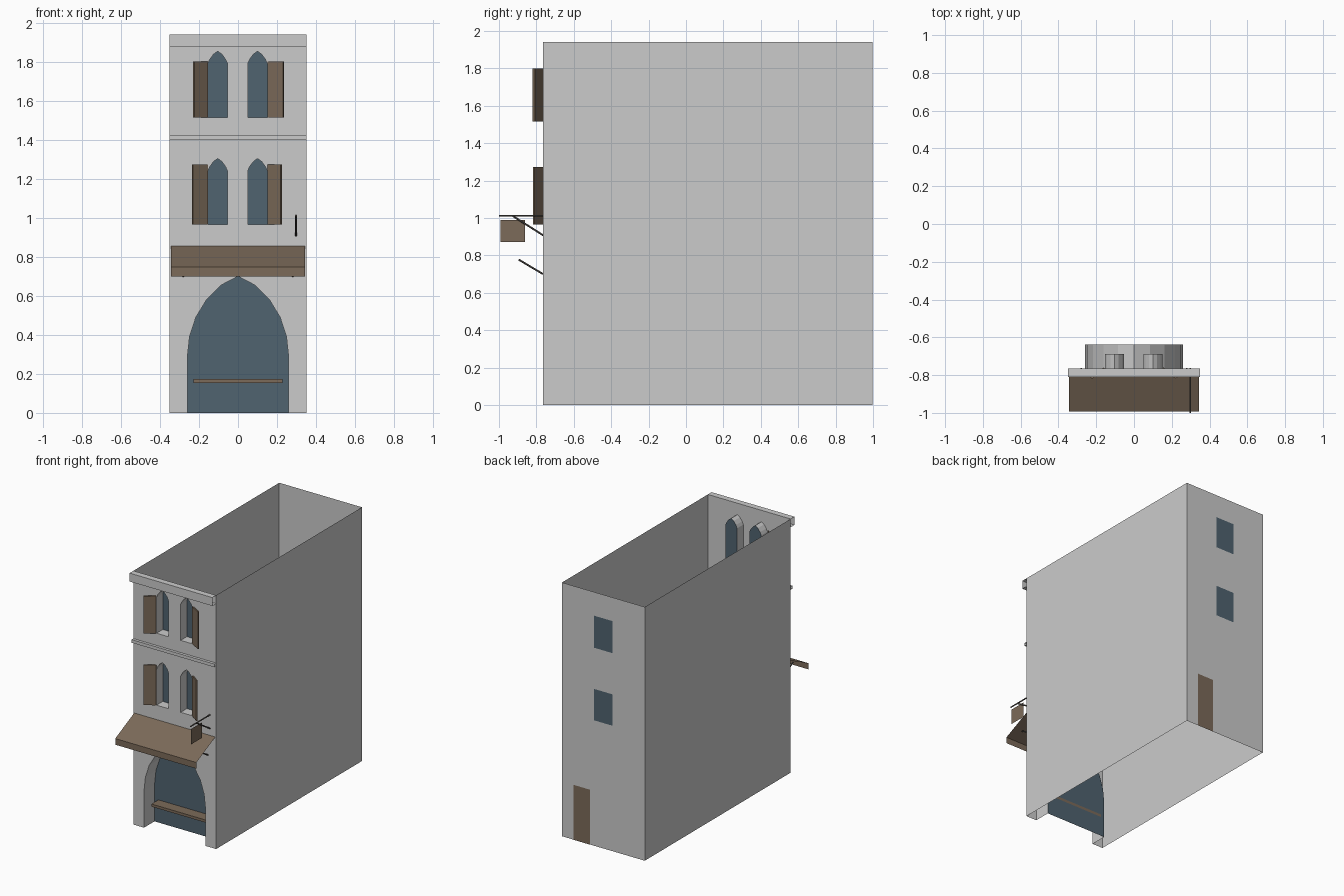
import bpy, bmesh, math
from mathutils import Vector

if "Cube" in bpy.data.objects:
    bpy.data.objects.remove(bpy.data.objects["Cube"])

X, YF, YB, H = 0.35, -0.764, 0.998, 1.94   # half width, front, back, height


def material(name, rgb):
    m = bpy.data.materials.new(name)
    m.diffuse_color = (*rgb, 1)
    m.use_nodes = True
    m.node_tree.nodes["Principled BSDF"].inputs["Base Color"].default_value = m.diffuse_color
    return m


GLASS = material("glass", (0.08, 0.125, 0.16))
WOOD = material("wood", (0.20, 0.145, 0.10))
IRON = material("iron", (0.10, 0.09, 0.08))


def mesh_object(name, verts, faces, mat=None):
    me = bpy.data.meshes.new(name)
    me.from_pydata(verts, [], faces)
    ob = bpy.data.objects.new(name, me)
    bpy.context.collection.objects.link(ob)
    if mat:
        me.materials.append(mat)
    return ob


def sweep(name, profile, x0, x1, mat=None):
    """Open (y, z) profile stretched along x, without end caps."""
    n = len(profile)
    verts = [(x, y, z) for x in (x0, x1) for y, z in profile]
    return mesh_object(name, verts, [(i, i + 1, n + i + 1, n + i) for i in range(n - 1)], mat)


def box(name, lo, hi, mat):
    verts = [(x, y, z) for x in (lo[0], hi[0]) for y in (lo[1], hi[1]) for z in (lo[2], hi[2])]
    faces = [(0, 1, 3, 2), (4, 6, 7, 5), (0, 4, 5, 1), (2, 3, 7, 6), (0, 2, 6, 4), (1, 5, 7, 3)]
    return mesh_object(name, verts, faces, mat)


def rod(name, a, b, r=0.005):
    a, b = Vector(a), Vector(b)
    bpy.ops.mesh.primitive_cylinder_add(vertices=6, radius=r, depth=(b - a).length, location=(a + b) / 2)
    ob = bpy.context.object
    ob.name = name
    ob.rotation_euler = (b - a).to_track_quat('Z', 'Y').to_euler()
    ob.data.materials.append(IRON)


def arch(cx, half, z0, right_side):
    """Outline of a pointed opening: left foot, up, over the apex, right foot."""
    left = [(cx - u * half, z) for u, z in right_side[:-1]]
    right = [(cx + u * half, z) for u, z in reversed(right_side[:-1])]
    return [(cx - half, z0)] + left + [(cx, right_side[-1][1])] + right + [(cx + half, z0)]


# Openings
door = arch(0, 0.26, 0, [(1, 0.28), (0.955, 0.39), (0.83, 0.49), (0.62, 0.58), (0.33, 0.655), (0, 0.70)])
windows = []
for z0 in (0.965, 1.515):
    for cx in (-0.104, 0.1):
        side = [(1, z0 + 0.275), (0.8, z0 + 0.297), (0.42, z0 + 0.323), (0, z0 + 0.338)]
        windows.append(arch(cx, 0.05, z0, side))

# Front wall with the door notch and window holes
bm = bmesh.new()
outline = [(-X, 0)] + door + [(X, 0), (X, H), (-X, H)]
for loop in [outline] + windows:
    vs = [bm.verts.new((x, YF, z)) for x, z in loop]
    for i, v in enumerate(vs):
        bm.edges.new((v, vs[(i + 1) % len(vs)]))
bmesh.ops.triangle_fill(bm, edges=bm.edges[:], use_beauty=True, normal=(0, -1, 0))
me = bpy.data.meshes.new("front_wall")
bm.to_mesh(me)
bm.free()
bpy.context.collection.objects.link(bpy.data.objects.new("front_wall", me))


# Reveals and set-back panes
def opening(name, loop, depth, closed):
    n = len(loop)
    verts = [(x, y, z) for y in (YF, YF + depth) for x, z in loop]
    count = n if closed else n - 1
    mesh_object(name + "_reveal", verts,
                [(i, (i + 1) % n, n + (i + 1) % n, n + i) for i in range(count)])
    mesh_object(name + "_pane", verts[n:], [tuple(reversed(range(n)))], GLASS)


opening("door", door, 0.127, False)
for i, w in enumerate(windows):
    opening(f"window_{i}", w, 0.075, True)

# Side and back walls, open at the top and bottom
mesh_object("side_and_back_walls",
            [(x, y, z) for z in (0, H) for x, y in ((-X, YF), (-X, YB), (X, YB), (X, YF))],
            [(0, 4, 5, 1), (1, 5, 6, 2), (2, 6, 7, 3)])


# Flat panels on the back wall
def back_panel(name, x0, x1, z0, z1, mat):
    mesh_object(name, [(x1, 1, z0), (x0, 1, z0), (x0, 1, z1), (x1, 1, z1)], [(0, 1, 2, 3)], mat)


back_panel("back_door", 0.11, 0.25, 0, 0.42, WOOD)
back_panel("back_window_lower", -0.08, 0.08, 0.96, 1.20, GLASS)
back_panel("back_window_upper", -0.08, 0.08, 1.515, 1.76, GLASS)

# Cornice and string course: open-ended mouldings
sweep("cornice", [(YF, H), (-0.81, H), (-0.81, 1.876), (YF, 1.876)], -X, X)
sweep("string_course", [(YF, 1.422), (-0.785, 1.422), (-0.785, 1.398), (YF, 1.398)], -X, X)

# Shutters hinged at the outer window edges, each open by its own angle
for side, hinge, z0, z1, run, out in (
        (-1, 0.154, 0.965, 1.272, 0.076, 0.046), (1, 0.15, 0.965, 1.272, 0.069, 0.05),
        (-1, 0.154, 1.515, 1.80, 0.070, 0.053), (1, 0.15, 1.515, 1.80, 0.080, 0.045)):
    ob = box("shutter", (0, 0, z0), (math.hypot(run, out), 0.01, z1), WOOD)
    ob.location = (side * hinge, YF - 0.004, 0)
    ob.scale.x = side
    ob.rotation_euler.z = -side * math.atan2(out, run)

# Awning sheet with front valance, and its struts
sweep("awning", [(YF, 0.855), (-0.993, 0.747), (-0.993, 0.70)], -0.343, 0.343, WOOD)
for x in (-0.28, 0.28):
    rod("awning_strut", (x, YF, 0.70), (x, -0.895, 0.778))

# Counter board across the doorway
box("counter", (-0.228, -0.72, 0.153), (0.228, -0.637, 0.173), WOOD)

# Hanging sign with bracket
SX = 0.297
rod("sign_bar", (SX, YF, 1.012), (SX, -1.0, 1.012))
rod("sign_brace", (SX, YF, 0.908), (SX, -0.925, 1.01))
mesh_object("sign_board", [(SX, -0.993, 0.872), (SX, -0.86, 0.872), (SX, -0.86, 0.99), (SX, -0.993, 0.99)],
            [(0, 1, 2, 3)], WOOD)
